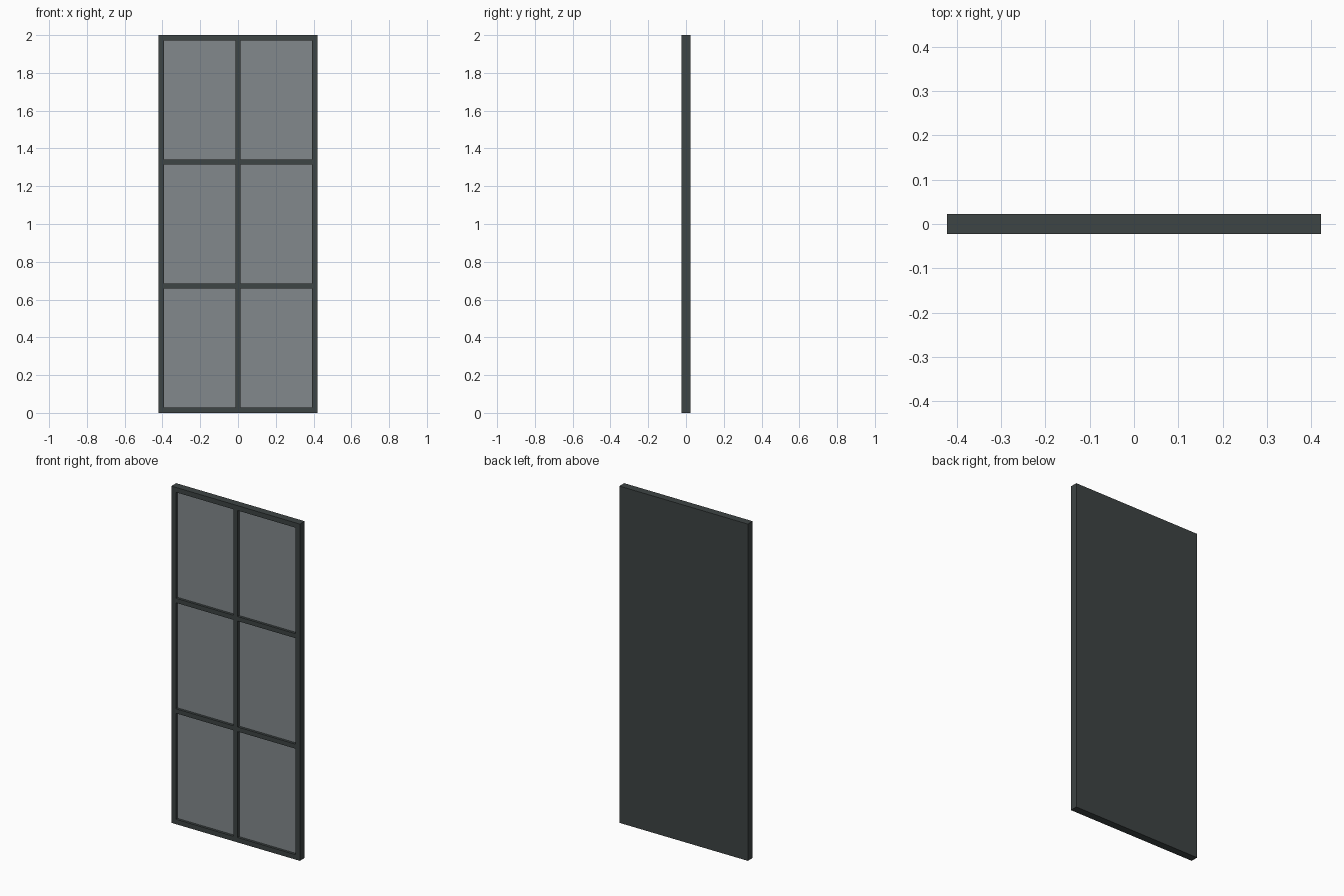
import bpy
import bmesh
from mathutils import Vector

cube = bpy.data.objects.get("Cube")
if cube:
    bpy.data.objects.remove(cube, do_unlink=True)

WIDTH, DEPTH, HEIGHT = 0.844, 0.045, 2.0
BORDER, BAR, RECESS = 0.029, 0.027, 0.015
COLUMNS, ROWS = 2, 3


def flat_material(name, color):
    mat = bpy.data.materials.new(name)
    mat.use_nodes = True
    mat.diffuse_color = color
    bsdf = mat.node_tree.nodes["Principled BSDF"]
    bsdf.inputs["Base Color"].default_value = color
    bsdf.inputs["Roughness"].default_value = 0.6
    return mat


def openings(start, end, count):
    """Spans between the border and the evenly spaced bars."""
    size = (end - start - 2 * BORDER - (count - 1) * BAR) / count
    lows = [start + BORDER + i * (size + BAR) for i in range(count)]
    return [(low, low + size) for low in lows]


columns = openings(-WIDTH / 2, WIDTH / 2, COLUMNS)
rows = openings(0, HEIGHT, ROWS)

# Solid panel
bm = bmesh.new()
bmesh.ops.create_cube(bm, size=1)
bmesh.ops.scale(bm, vec=(WIDTH, DEPTH, HEIGHT), verts=bm.verts)
bmesh.ops.translate(bm, vec=(0, 0, HEIGHT / 2), verts=bm.verts)


def front_faces():
    bm.normal_update()
    return [f for f in bm.faces if f.normal.y < -0.9]


def cut_front(point, normal):
    faces = front_faces()
    edges = {e for f in faces for e in f.edges}
    verts = {v for f in faces for v in f.verts}
    bmesh.ops.bisect_plane(bm, geom=faces + list(edges) + list(verts),
                           plane_co=point, plane_no=normal)


# Border and glazing bars marked out on the front
for x in (edge for span in columns for edge in span):
    cut_front((x, 0, 0), (1, 0, 0))
for z in (edge for span in rows for edge in span):
    cut_front((0, 0, z), (0, 0, 1))


def within(value, spans):
    return any(low < value < high for low, high in spans)


# Panes sunk into the openings
panes = []
for face in front_faces():
    center = face.calc_center_median()
    if within(center.x, columns) and within(center.z, rows):
        panes.append(face)
sunk = bmesh.ops.extrude_discrete_faces(bm, faces=panes)["faces"]
for face in sunk:
    face.material_index = 1
    bmesh.ops.translate(bm, vec=Vector((0, RECESS, 0)), verts=face.verts)
bmesh.ops.recalc_face_normals(bm, faces=bm.faces)

mesh = bpy.data.meshes.new("window_panel")
bm.to_mesh(mesh)
bm.free()
mesh.materials.append(flat_material("dark_slate_frame", (0.048, 0.058, 0.058, 1)))
mesh.materials.append(flat_material("grey_glass", (0.225, 0.25, 0.262, 1)))
panel = bpy.data.objects.new("window_panel", mesh)
bpy.context.collection.objects.link(panel)
